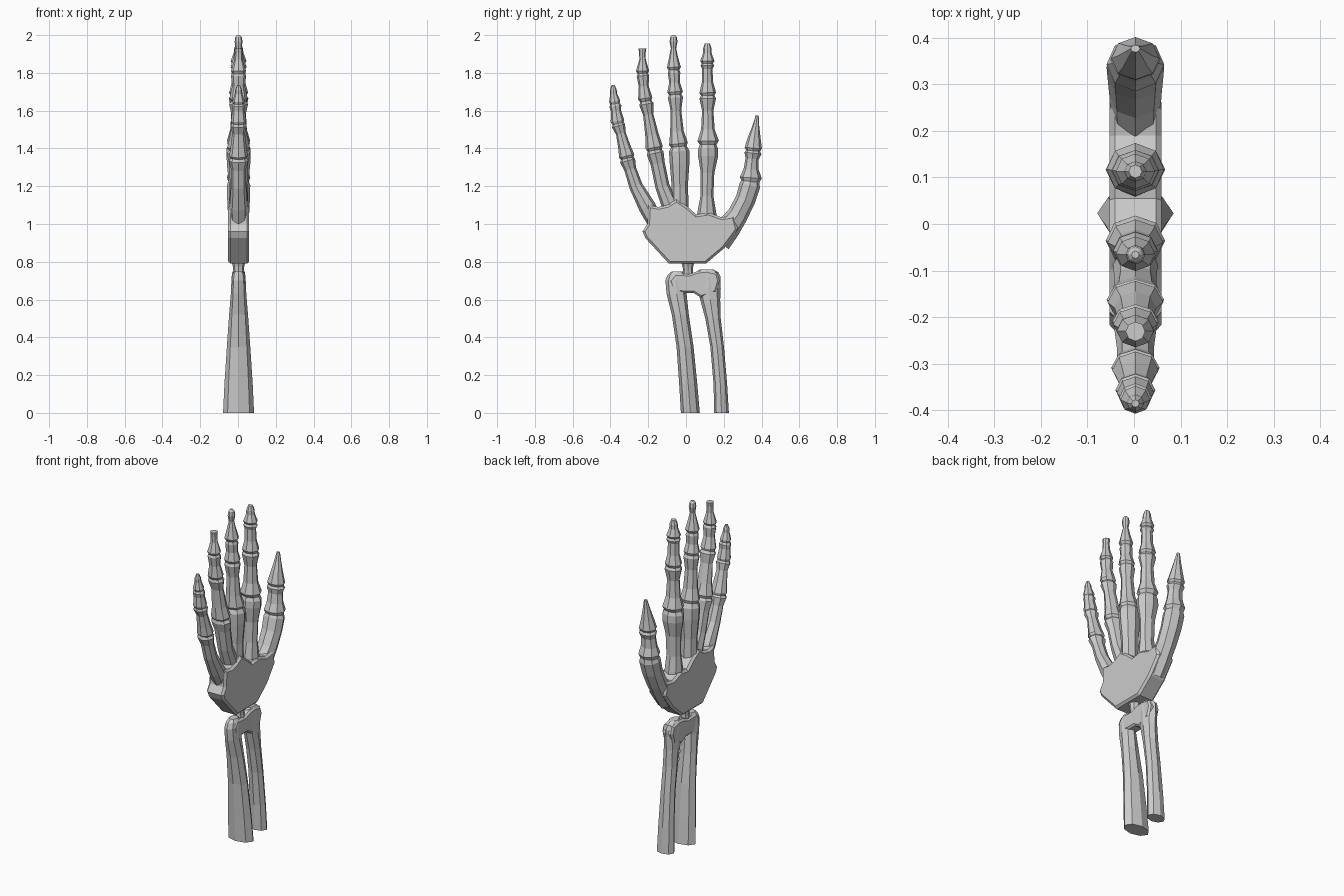
import bpy, bmesh, math
from mathutils import Vector

bone = bpy.data.materials.new("bone_grey")
bone.diffuse_color = (0.6, 0.6, 0.6, 1)
CX = 0.003  # slight sideways offset of the whole hand


def finish(name, bm):
    bmesh.ops.recalc_face_normals(bm, faces=bm.faces)
    me = bpy.data.meshes.new(name)
    bm.to_mesh(me)
    bm.free()
    me.materials.append(bone)
    ob = bpy.data.objects.new(name, me)
    bpy.context.collection.objects.link(ob)
    return ob


def loft(name, stations, sides=8, tilt=True):
    """Skin rings along a path; station = (y, z, half width, half depth in x)."""
    bm = bmesh.new()
    rings = []
    for i, (y, z, w, d) in enumerate(stations):
        a = stations[max(i - 1, 0)]
        b = stations[min(i + 1, len(stations) - 1)]
        t = Vector((b[0] - a[0], b[1] - a[1])).normalized() if tilt else Vector((0, 1))
        ring = []
        for k in range(sides):
            ang = 2 * math.pi * k / sides
            s = w * math.cos(ang)
            ring.append(bm.verts.new((CX + d * math.sin(ang), y + s * t.y, z - s * t.x)))
        rings.append(ring)
    for r, q in zip(rings, rings[1:]):
        for k in range(sides):
            n = (k + 1) % sides
            bm.faces.new((r[k], r[n], q[n], q[k]))
    bm.faces.new(rings[0][::-1])
    bm.faces.new(rings[-1])
    return finish(name, bm)


def plate(name, outline, depth, bevel):
    """Extrude a y-z outline through x and soften its rim."""
    bm = bmesh.new()
    f = bm.faces.new([bm.verts.new((CX - depth, y, z)) for y, z in outline])
    ext = bmesh.ops.extrude_face_region(bm, geom=[f])
    vs = [v for v in ext["geom"] if isinstance(v, bmesh.types.BMVert)]
    bmesh.ops.translate(bm, verts=vs, vec=(2 * depth, 0, 0))
    rim = [e for e in bm.edges if abs(e.verts[0].co.x - e.verts[1].co.x) < 1e-6]
    bmesh.ops.bevel(bm, geom=rim, offset=bevel, segments=1, affect='EDGES')
    return finish(name, bm)


# Fingers: knuckles are paired bulges with a groove between them
loft("little_finger", [
    (-.16, 1.00, .04, .045), (-.205, 1.09, .046, .048), (-.265, 1.20, .036, .04),
    (-.295, 1.29, .032, .04), (-.309, 1.335, .041, .052), (-.311, 1.348, .034, .042),
    (-.314, 1.36, .041, .05), (-.327, 1.41, .033, .042), (-.345, 1.48, .026, .034),
    (-.357, 1.52, .036, .043), (-.360, 1.532, .03, .036), (-.363, 1.545, .036, .04),
    (-.371, 1.60, .027, .033), (-.374, 1.625, .032, .035), (-.376, 1.637, .025, .028),
    (-.378, 1.65, .03, .032), (-.383, 1.69, .018, .02), (-.385, 1.71, .018, .018),
    (-.386, 1.735, .008, .008)])
loft("ring_finger", [
    (-.07, 1.00, .04, .045), (-.085, 1.10, .044, .048), (-.125, 1.20, .038, .045),
    (-.15, 1.32, .038, .05), (-.163, 1.375, .045, .062), (-.166, 1.39, .038, .05),
    (-.168, 1.405, .046, .06), (-.180, 1.47, .036, .045), (-.200, 1.58, .027, .038),
    (-.210, 1.635, .038, .05), (-.213, 1.65, .03, .04), (-.216, 1.665, .038, .048),
    (-.224, 1.73, .026, .034), (-.228, 1.785, .033, .04), (-.229, 1.797, .027, .032),
    (-.230, 1.81, .035, .04), (-.230, 1.87, .017, .022), (-.231, 1.905, .017, .02),
    (-.231, 1.93, .021, .021)])
loft("middle_finger", [
    (-.03, 1.00, .045, .045), (-.032, 1.10, .046, .05), (-.033, 1.20, .043, .05),
    (-.034, 1.32, .052, .062), (-.036, 1.385, .054, .064), (-.038, 1.41, .042, .052),
    (-.040, 1.425, .05, .06), (-.048, 1.49, .036, .044), (-.053, 1.60, .028, .038),
    (-.056, 1.67, .04, .048), (-.057, 1.685, .033, .04), (-.058, 1.70, .041, .048),
    (-.061, 1.75, .028, .036), (-.063, 1.80, .033, .038), (-.064, 1.815, .028, .032),
    (-.064, 1.83, .037, .042), (-.066, 1.89, .022, .026), (-.066, 1.93, .014, .016),
    (-.066, 1.965, .021, .021), (-.066, 1.99, .017, .017), (-.066, 2.00, .008, .008)])
loft("index_finger", [
    (.11, .97, .06, .045), (.11, 1.06, .05, .052), (.111, 1.15, .034, .045),
    (.114, 1.27, .036, .048), (.117, 1.36, .053, .064), (.117, 1.40, .052, .064),
    (.117, 1.42, .044, .052), (.117, 1.44, .057, .062), (.116, 1.50, .036, .044),
    (.115, 1.60, .03, .038), (.115, 1.665, .044, .052), (.115, 1.68, .036, .042),
    (.115, 1.695, .044, .05), (.114, 1.75, .03, .036), (.113, 1.82, .027, .034),
    (.113, 1.838, .036, .042), (.113, 1.85, .029, .034), (.113, 1.863, .038, .042),
    (.113, 1.905, .022, .026), (.113, 1.93, .022, .023), (.113, 1.955, .014, .014)])
loft("thumb", [
    (.17, .91, .07, .05), (.225, .98, .065, .053), (.275, 1.05, .055, .056),
    (.315, 1.13, .053, .06), (.338, 1.205, .055, .062), (.341, 1.225, .048, .054),
    (.343, 1.245, .058, .062), (.345, 1.29, .04, .05), (.350, 1.345, .035, .044),
    (.354, 1.375, .045, .054), (.355, 1.388, .037, .044), (.356, 1.402, .046, .052),
    (.362, 1.46, .033, .036), (.370, 1.52, .018, .022), (.377, 1.575, .008, .01)])

# Palm slab with the heel tapering towards the wrist
plate("palm", [
    (-.09, .79), (.105, .79), (.20, .87), (.275, .97), (.255, 1.045), (.19, 1.035),
    (.12, 1.06), (.055, 1.05), (.01, 1.09), (-.05, 1.13), (-.10, 1.10), (-.145, 1.09),
    (-.20, 1.10), (-.205, 1.00), (-.23, .96), (-.215, .925)], .056, .012)

# Wrist peg joining palm and forearm
loft("wrist_peg", [(.01, .70, .03, .03), (.01, .755, .026, .028), (.01, .775, .028, .03),
                   (.01, .80, .036, .036)], 8)

# Forearm bones and the bridge between their heads
loft("large_forearm_bone", [
    (.023, 0, .05, .082), (.012, .15, .048, .075), (-.005, .35, .045, .062),
    (-.03, .52, .045, .05), (-.05, .63, .053, .041), (-.055, .70, .054, .038),
    (-.05, .73, .048, .034), (-.047, .748, .03, .024)], 8, False)
loft("small_forearm_bone", [
    (.188, 0, .039, .055), (.182, .15, .036, .05), (.165, .35, .036, .044),
    (.143, .50, .041, .042), (.128, .60, .053, .04), (.120, .66, .064, .039),
    (.117, .72, .066, .037), (.113, .745, .058, .033), (.108, .76, .035, .024)], 8, False)
plate("forearm_bridge", [
    (-.07, .64), (.0, .635), (.04, .635), (.08, .61), (.16, .64), (.178, .70), (.165, .742),
    (.11, .755), (.06, .75), (.02, .735), (-.06, .738), (-.09, .70)], .035, .01)
